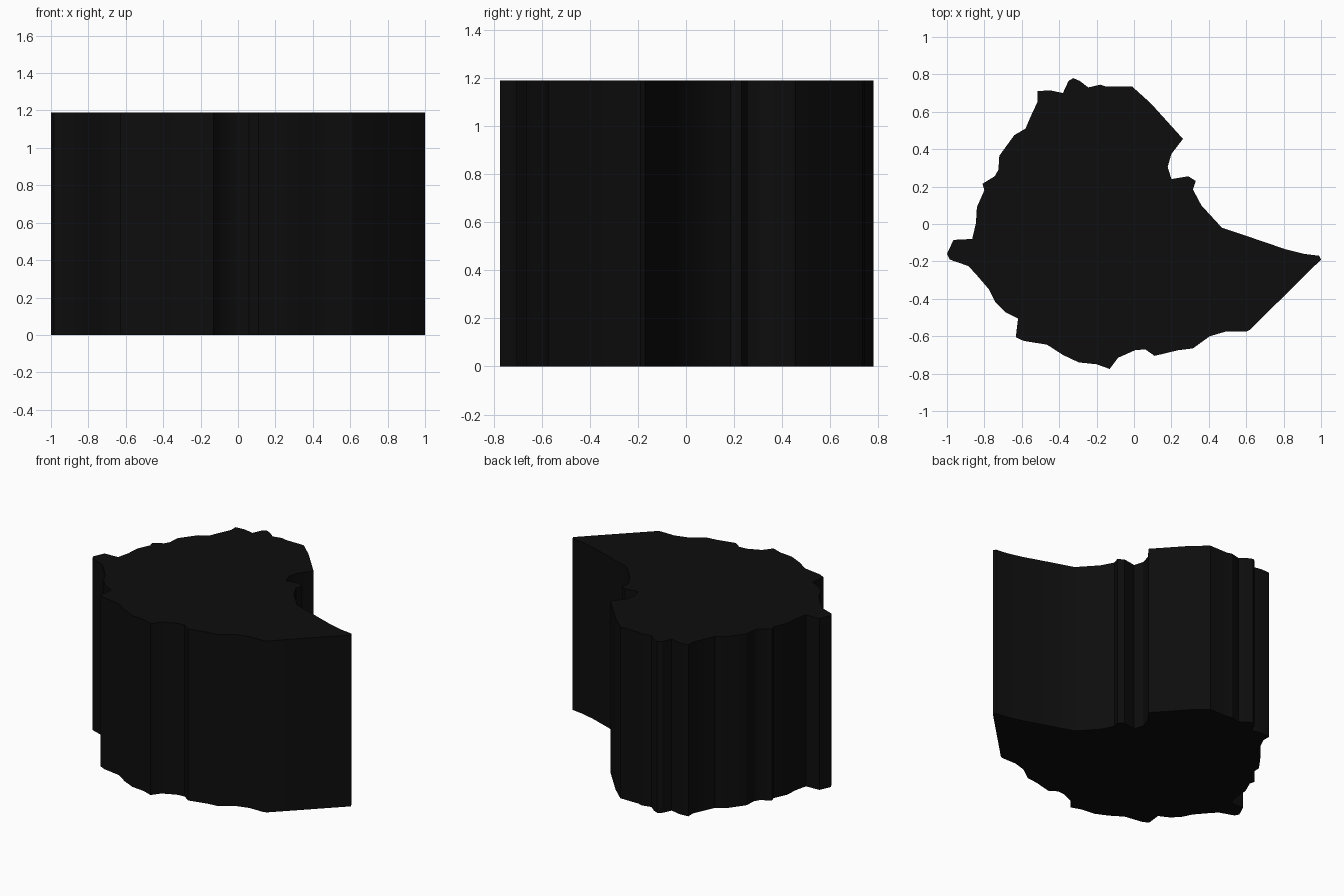
import bpy, bmesh, math

HEIGHT = 1.19

# Map outline seen from above, clockwise from the north-west corner
outline = [
    (-.515, .71), (-.45, .715), (-.38, .70), (-.35, .765), (-.325, .78), (-.29, .765),
    (-.245, .73), (-.18, .745), (-.15, .735), (-.01, .735), (.09, .645), (.262, .455),
    (.20, .375), (.18, .305), (.20, .24), (.29, .255), (.33, .23), (.315, .185),
    (.36, .10), (.47, -.02), (.605, -.065), (.81, -.135), (.91, -.16), (.99, -.17),
    (1.0, -.19), (.62, -.565), (.60, -.575), (.49, -.575), (.405, -.60), (.315, -.665),
    (.235, -.675), (.11, -.705), (.06, -.67), (.005, -.675), (-.085, -.715), (-.13, -.775),
    (-.20, -.75), (-.295, -.74), (-.38, -.70), (-.465, -.645), (-.59, -.625), (-.632, -.605),
    (-.62, -.505), (-.69, -.47), (-.74, -.42), (-.775, -.35), (-.835, -.28), (-.885, -.225),
    (-.985, -.19), (-1.0, -.16), (-.965, -.085), (-.865, -.08), (-.845, .005), (-.84, .09),
    (-.80, .18), (-.81, .215), (-.745, .255), (-.725, .29), (-.72, .365), (-.64, .475),
    (-.58, .51), (-.55, .58), (-.515, .655),
]

# Solid block: cap face extruded straight up
bm = bmesh.new()
base = bm.faces.new([bm.verts.new((x, y, 0)) for x, y in outline])
top = bmesh.ops.extrude_face_region(bm, geom=[base], use_keep_orig=True)
bmesh.ops.translate(bm, vec=(0, 0, HEIGHT),
                    verts=[g for g in top["geom"] if isinstance(g, bmesh.types.BMVert)])
bmesh.ops.recalc_face_normals(bm, faces=bm.faces)
mesh = bpy.data.meshes.new("map_block")
bm.to_mesh(mesh)
bm.free()
block = bpy.data.objects.new("map_block", mesh)
bpy.context.collection.objects.link(block)

# Near-black finish
black = bpy.data.materials.new("black")
black.diffuse_color = (0.004, 0.004, 0.004, 1)
mesh.materials.append(black)

# Soft walls with crisp corners and caps
bpy.context.view_layer.objects.active = block
block.select_set(True)
bpy.ops.object.shade_smooth_by_angle(angle=math.radians(30))
